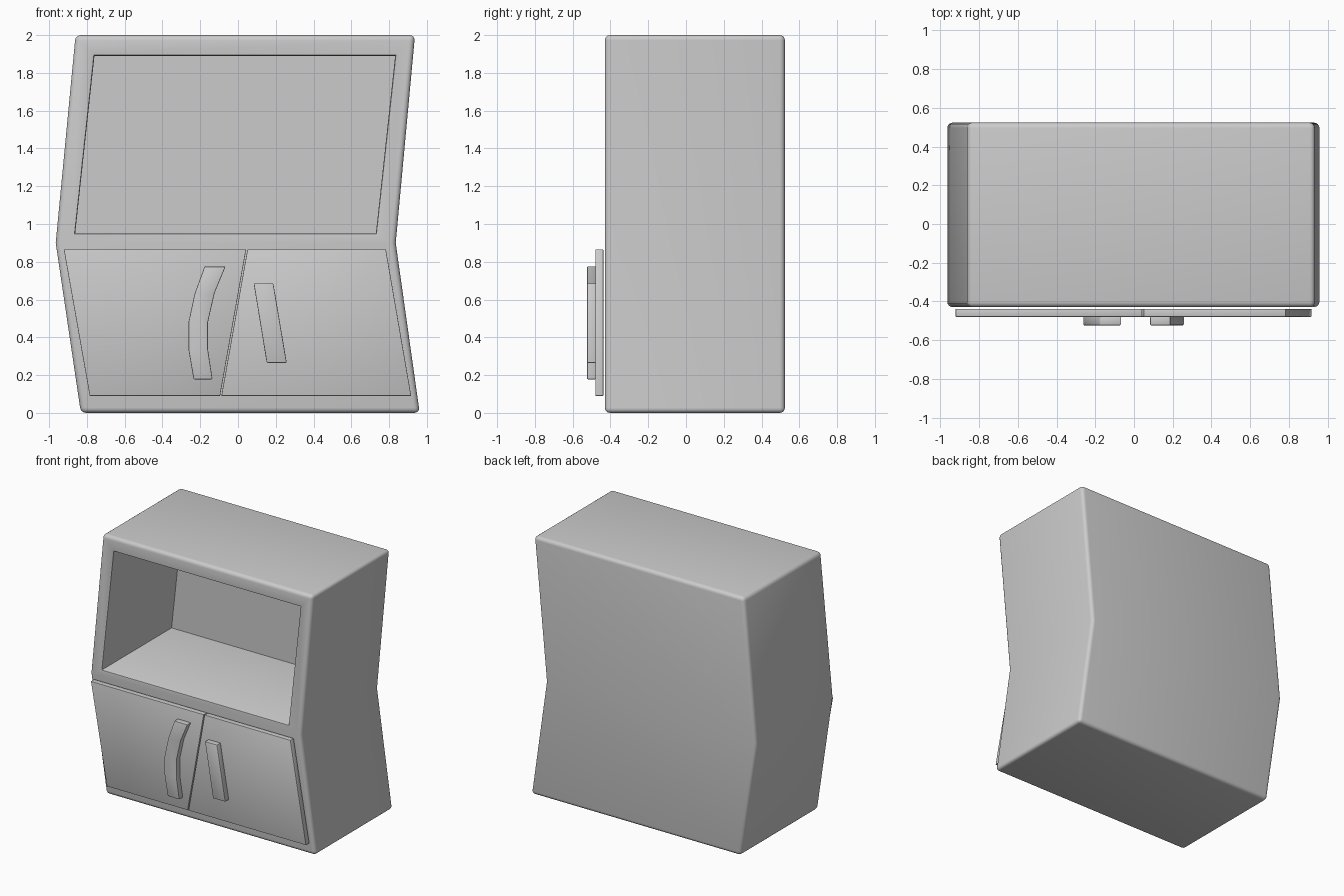
import bpy, bmesh

if "Cube" in bpy.data.objects:
    bpy.data.objects.remove(bpy.data.objects["Cube"])

FRONT, BACK = -0.43, 0.524


def finish(name, bm):
    bmesh.ops.recalc_face_normals(bm, faces=bm.faces[:])
    me = bpy.data.meshes.new(name)
    bm.to_mesh(me)
    bm.free()
    ob = bpy.data.objects.new(name, me)
    bpy.context.collection.objects.link(ob)
    bpy.ops.object.select_all(action='DESELECT')
    ob.select_set(True)
    bpy.context.view_layer.objects.active = ob
    bpy.ops.object.shade_smooth_by_angle(angle=0.6)
    return ob


def loop(bm, pts, y):
    return [bm.verts.new((x, y, z)) for x, z in pts]


def bridge(bm, a, b):
    n = len(a)
    for i in range(n):
        j = (i + 1) % n
        bm.faces.new((a[i], a[j], b[j], b[i]))


def slab(name, pts, y0, y1, bevel):
    """Extrude an x-z outline from y0 to y1 and soften its sharp edges."""
    bm = bmesh.new()
    a, b = loop(bm, pts, y0), loop(bm, pts, y1)
    bm.faces.new(a)
    bm.faces.new(b)
    bridge(bm, a, b)
    bmesh.ops.recalc_face_normals(bm, faces=bm.faces[:])
    sharp = [e for e in bm.edges if e.calc_face_angle(0) > 0.7]
    bmesh.ops.bevel(bm, geom=sharp, offset=bevel, segments=2, profile=0.5, affect='EDGES')
    return finish(name, bm)


# Cabinet body: crooked shell with an open upper compartment
outline = [(-0.832, 0.0), (0.962, 0.0), (0.835, 0.9),
           (0.937, 2.0), (-0.86, 2.0), (-0.965, 0.9)]
opening = [(-0.862, 0.95), (0.73, 0.95), (0.832, 1.89), (-0.76, 1.89)]
bm = bmesh.new()
f, b = loop(bm, outline, FRONT), loop(bm, outline, BACK)
bridge(bm, f, b)
bm.faces.new((f[0], f[1], f[2], f[5]))
bm.faces.new((b[0], b[1], b[2], b[5]))
bm.faces.new((b[5], b[2], b[3], b[4]))
rim, inner = loop(bm, opening, FRONT), loop(bm, opening, 0.42)
bridge(bm, [f[5], f[2], f[3], f[4]], rim)
bridge(bm, rim, inner)
bm.faces.new(inner)
bmesh.ops.recalc_face_normals(bm, faces=bm.faces[:])
rim_set, inner_set = set(rim), set(inner)
outer = [e for e in bm.edges if e.calc_face_angle(0) > 0.7
         and not (set(e.verts) & (rim_set | inner_set))]
rim_edges = [e for e in bm.edges if set(e.verts) <= rim_set]
bmesh.ops.bevel(bm, geom=rim_edges, offset=0.012, segments=2, profile=0.5, affect='EDGES')
outer = [e for e in outer if e.is_valid]
bmesh.ops.bevel(bm, geom=outer, offset=0.028, segments=4, profile=0.5, affect='EDGES')
finish("cabinet_body", bm)

# Slanted doors
slab("left_door", [(-0.785, 0.09), (-0.095, 0.09), (0.043, 0.865), (-0.922, 0.865)],
     -0.438, -0.48, 0.003)
slab("right_door", [(-0.088, 0.09), (0.917, 0.09), (0.783, 0.865), (0.05, 0.865)],
     -0.438, -0.48, 0.003)

# Handles: one curved, one straight
slab("left_handle", [(-0.235, 0.178), (-0.135, 0.178), (-0.159, 0.335), (-0.159, 0.48),
                     (-0.124, 0.635), (-0.066, 0.775), (-0.177, 0.775), (-0.23, 0.63),
                     (-0.262, 0.48), (-0.262, 0.335)], -0.478, -0.524, 0.005)
slab("right_handle", [(0.152, 0.265), (0.258, 0.265), (0.187, 0.686), (0.083, 0.686)],
     -0.478, -0.524, 0.005)
